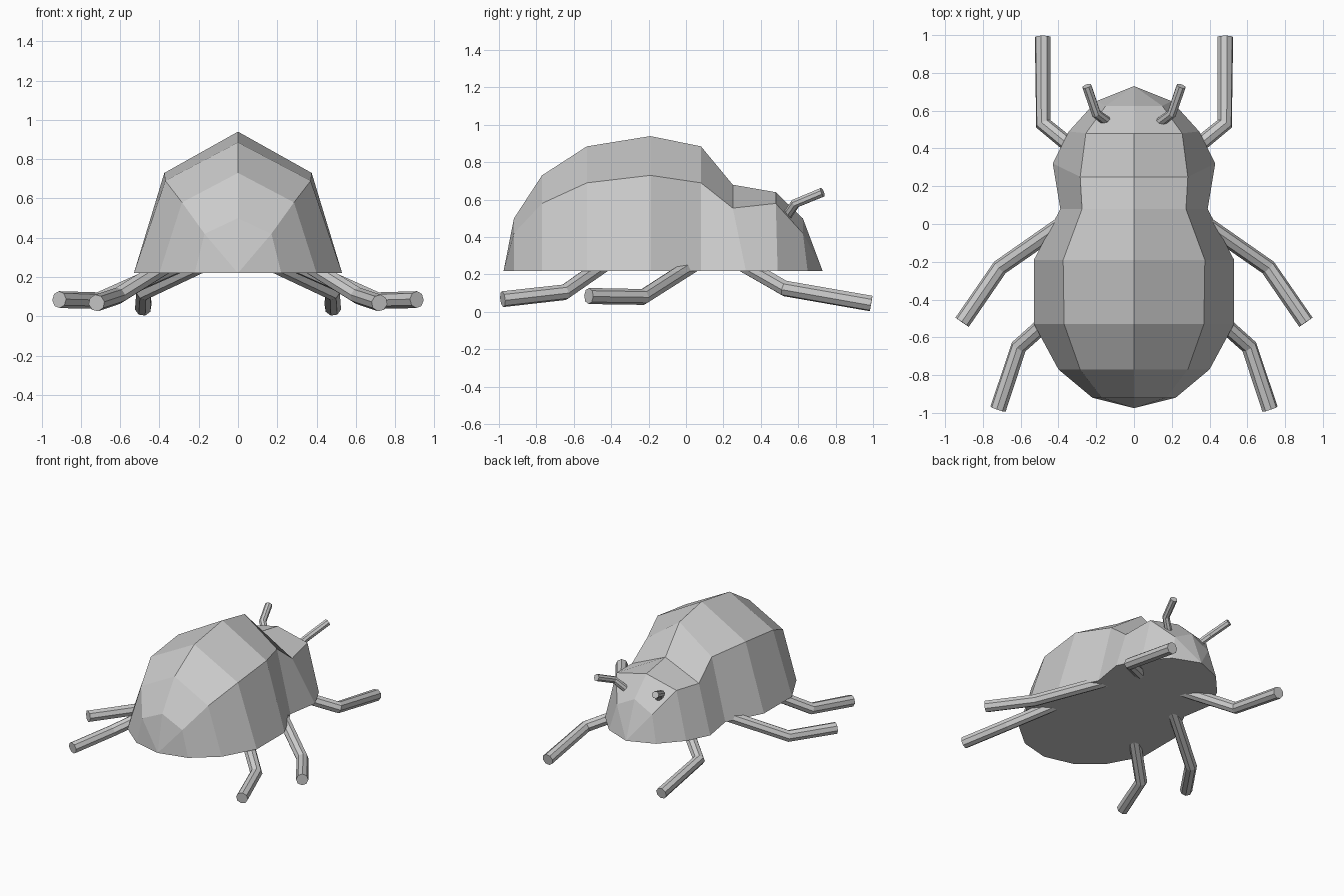
import bpy
import bmesh

if "Cube" in bpy.data.objects:
    bpy.data.objects.remove(bpy.data.objects["Cube"])

BASE_Z = 0.22

# Shell sections, tail to head: base (x, y), shoulder (x, z), crest z, section y
sections = [
    ((0.22, -0.92), (0.17, 0.42), 0.50, -0.92),
    ((0.40, -0.77), (0.285, 0.58), 0.73, -0.77),
    ((0.53, -0.53), (0.37, 0.69), 0.885, -0.53),
    ((0.53, -0.19), (0.375, 0.73), 0.94, -0.19),
    ((0.39, 0.08), (0.275, 0.69), 0.885, 0.08),
    ((0.43, 0.32), (0.285, 0.555), 0.68, 0.25),
    ((0.345, 0.49), (0.255, 0.58), 0.64, 0.48),
    ((0.20, 0.65), (0.15, 0.42), 0.50, 0.625),
]


def make_body():
    bm = bmesh.new()
    rings = []
    for (bx, by), (mx, mz), tz, y in sections:
        pts = [(-bx, by, BASE_Z), (-mx, y, mz), (0, y, tz), (mx, y, mz), (bx, by, BASE_Z)]
        rings.append([bm.verts.new(p) for p in pts])
    tail = bm.verts.new((0, -0.975, BASE_Z))
    nose = bm.verts.new((0, 0.73, BASE_Z))
    for a, b in zip(rings, rings[1:]):
        for i in range(4):
            bm.faces.new((a[i], a[i + 1], b[i + 1], b[i]))
    # Tail and nose fans
    for ring, tip in ((rings[0], tail), (rings[-1], nose)):
        for i in range(4):
            bm.faces.new((ring[i], ring[i + 1], tip))
    # Flat belly
    bm.faces.new([tail] + [r[4] for r in rings] + [nose] + [r[0] for r in reversed(rings)])
    bmesh.ops.recalc_face_normals(bm, faces=bm.faces)
    mesh = bpy.data.meshes.new("body")
    bm.to_mesh(mesh)
    bm.free()
    bpy.context.collection.objects.link(bpy.data.objects.new("body", mesh))


def make_tube(name, points, radius):
    """Eight-sided capped tube along a bent path."""
    curve = bpy.data.curves.new(name, "CURVE")
    curve.dimensions = "3D"
    curve.bevel_depth = radius
    curve.bevel_resolution = 2
    curve.use_fill_caps = True
    spline = curve.splines.new("POLY")
    spline.points.add(len(points) - 1)
    for sp, p in zip(spline.points, points):
        sp.co = (*p, 1)
    spline.use_smooth = False
    ob = bpy.data.objects.new(name, curve)
    bpy.context.collection.objects.link(ob)
    bpy.ops.object.select_all(action="DESELECT")
    ob.select_set(True)
    bpy.context.view_layer.objects.active = ob
    bpy.ops.object.convert(target="MESH")


# Limbs: root, joint, tip on the right side, and radius
limbs = {
    "front_leg": ([(0.15, 0.26, 0.28), (0.48, 0.53, 0.125), (0.483, 0.99, 0.045)], 0.043),
    "middle_leg": ([(0.25, 0.09, 0.285), (0.71, -0.23, 0.08), (0.91, -0.52, 0.085)], 0.043),
    "hind_leg": ([(0.33, -0.40, 0.28), (0.61, -0.65, 0.105), (0.72, -0.98, 0.068)], 0.043),
    "antenna": ([(0.14, 0.54, 0.515), (0.20, 0.585, 0.58), (0.25, 0.73, 0.64)], 0.026),
}

make_body()
for name, (points, radius) in limbs.items():
    for side, s in (("right", 1), ("left", -1)):
        make_tube(f"{side}_{name}", [(s * x, y, z) for x, y, z in points], radius)
